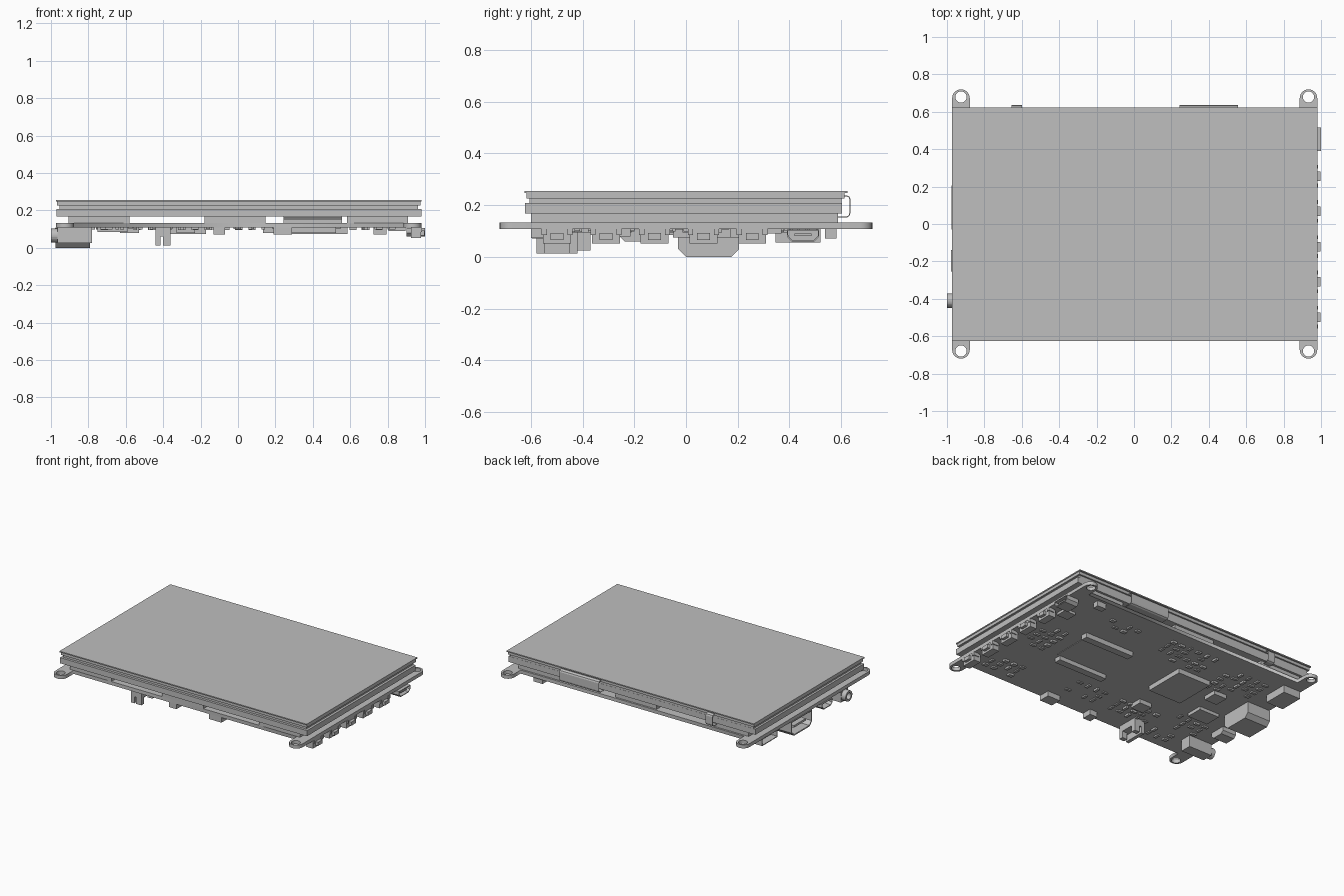
import bpy, bmesh, math, random
from mathutils import Vector

if "Cube" in bpy.data.objects:
    bpy.data.objects.remove(bpy.data.objects["Cube"])

GREY = (0.52, 0.52, 0.52, 1)
mat = bpy.data.materials.new("plain_grey")
mat.use_nodes = True
mat.diffuse_color = GREY
mat.node_tree.nodes["Principled BSDF"].inputs["Base Color"].default_value = GREY

BOARD_LOW, BOARD_TOP = 0.108, 0.133


def finish(name, bm):
    bmesh.ops.recalc_face_normals(bm, faces=bm.faces)
    mesh = bpy.data.meshes.new(name)
    bm.to_mesh(mesh)
    bm.free()
    mesh.materials.append(mat)
    obj = bpy.data.objects.new(name, mesh)
    bpy.context.collection.objects.link(obj)
    return obj


def add_box(bm, x, y, z):
    """Box from (low, high) pairs."""
    verts = bmesh.ops.create_cube(bm, size=1)["verts"]
    for v in verts:
        for i, (low, high) in enumerate((x, y, z)):
            v.co[i] = low if v.co[i] < 0 else high


def box(name, x, y, z):
    bm = bmesh.new()
    add_box(bm, x, y, z)
    return finish(name, bm)


def socket(name, x_in, x_out, outline, wall=0.008, depth=0.05):
    """Extrude a (y, z) outline along x and hollow its outer end."""
    bm = bmesh.new()
    face = bm.faces.new([bm.verts.new((x_in, y, z)) for y, z in outline])
    ext = bmesh.ops.extrude_face_region(bm, geom=[face])["geom"]
    for v in (g for g in ext if isinstance(g, bmesh.types.BMVert)):
        v.co.x = x_out
    end = next(g for g in ext if isinstance(g, bmesh.types.BMFace))
    bmesh.ops.recalc_face_normals(bm, faces=bm.faces)
    bmesh.ops.inset_individual(bm, faces=[end], thickness=wall)
    pushed = bmesh.ops.extrude_face_region(bm, geom=[end])["geom"]
    if end.is_valid:
        bmesh.ops.delete(bm, geom=[end], context="FACES_ONLY")
    inward = depth if x_out < x_in else -depth
    for v in (g for g in pushed if isinstance(g, bmesh.types.BMVert)):
        v.co.x += inward
    return finish(name, bm)


def taper(y0, y1, z0, z1, cut):
    """Outline with the two lower corners cut off."""
    return [(y0, z1), (y1, z1), (y1, z0 + cut), (y1 - cut, z0),
            (y0 + cut, z0), (y0, z0 + cut)]


# Display stack
box("cover_glass", (-0.972, 0.98), (-0.625, 0.624), (0.247, 0.255))
box("touch_panel", (-0.968, 0.976), (-0.616, 0.613), (0.226, 0.247))
box("adhesive_frame", (-0.955, 0.963), (-0.605, 0.602), (0.205, 0.226))
box("display_body", (-0.97, 0.98), (-0.622, 0.603), (0.168, 0.208))
for i, x in enumerate((-0.743, -0.017, 0.747)):
    box(f"foam_strip_{i + 1}", (x - 0.163, x + 0.163), (-0.6, 0.587),
        (BOARD_TOP, 0.168))


# Flex cables folded round the back edge
def flex(name, x0, x1, inner_end):
    path = [(0.59, 0.238), (0.622, 0.238), (0.632, 0.232), (0.636, 0.222),
            (0.636, 0.17), (0.632, 0.158), (0.622, 0.152), (inner_end, 0.152)]
    bm = bmesh.new()
    rows = [[bm.verts.new((x, y, z)) for x in (x0, x1)] for y, z in path]
    for a, b in zip(rows, rows[1:]):
        bm.faces.new((a[0], a[1], b[1], b[0]))
    obj = finish(name, bm)
    solid = obj.modifiers.new("thickness", "SOLIDIFY")
    solid.thickness = 0.004


flex("wide_flex_cable", 0.243, 0.555, 0.1)
flex("narrow_flex_cable", -0.655, -0.6, 0.4)
box("flex_connector", (0.243, 0.555), (0.0, 0.1), (BOARD_TOP, 0.155))

# Circuit board with a rounded, drilled ear at each corner
HALF, EDGE, EAR_R, EAR_Y, HOLE_R, MID = 0.976, 0.6, 0.047, 0.673, 0.03, 0.004
EAR_X = HALF - EAR_R
outline = []
for sx, sy in ((1, 1), (-1, 1), (-1, -1), (1, -1)):
    ear = [(HALF, EDGE)]
    for k in range(13):
        a = math.pi * k / 12
        ear.append((EAR_X + EAR_R * math.cos(a), EAR_Y + EAR_R * math.sin(a)))
    ear.append((HALF - 2 * EAR_R, EDGE))
    if sx * sy < 0:
        ear.reverse()
    outline += [(sx * x + MID, sy * y) for x, y in ear]
holes = [[(sx * EAR_X + MID + HOLE_R * math.cos(math.tau * k / 24),
           sy * 0.679 + HOLE_R * math.sin(math.tau * k / 24)) for k in range(24)]
         for sx in (-1, 1) for sy in (-1, 1)]
curve = bpy.data.curves.new("circuit_board", "CURVE")
curve.dimensions = "2D"
curve.fill_mode = "BOTH"
curve.extrude = (BOARD_TOP - BOARD_LOW) / 2
for loop in [outline] + holes:
    spline = curve.splines.new("POLY")
    spline.points.add(len(loop) - 1)
    for p, (x, y) in zip(spline.points, loop):
        p.co = (x, y, 0, 1)
    spline.use_cyclic_u = True
curve.materials.append(mat)
board = bpy.data.objects.new("circuit_board", curve)
board.location.z = (BOARD_LOW + BOARD_TOP) / 2
bpy.context.collection.objects.link(board)
bpy.context.view_layer.objects.active = board
board.select_set(True)
bpy.ops.object.convert(target="MESH")
board.select_set(False)

# Push buttons along the left edge
for i in range(5):
    y = -0.498 + i * 0.1885
    bm = bmesh.new()
    add_box(bm, (0.925, 0.978), (y - 0.054, y + 0.054), (0.052, BOARD_LOW))
    add_box(bm, (0.97, 0.998), (y - 0.025, y + 0.025), (0.066, 0.092))
    for side in (-1, 1):
        add_box(bm, (0.94, 0.984), sorted((y + side * 0.04, y + side * 0.06)),
                (0.085, BOARD_LOW))
    finish(f"push_button_{i + 1}", bm)

# Edge sockets
socket("left_micro_socket", 0.9, 1.0, taper(0.39, 0.515, 0.06, 0.106, 0.018), 0.006)
box("left_micro_tongue", (0.94, 0.99), (0.42, 0.485), (0.08, 0.09))
socket("video_socket", -0.79, -0.976, taper(-0.03, 0.205, 0.0, BOARD_LOW, 0.03), 0.009, 0.12)
box("video_tongue", (-0.96, -0.8), (0.02, 0.155), (0.045, 0.06))
socket("right_micro_socket", -0.87, -0.978, taper(-0.255, -0.14, 0.06, 0.106, 0.018), 0.006)
socket("card_slot", -0.83, -0.966, [(0.345, 0.055), (0.52, 0.055),
       (0.52, BOARD_LOW), (0.345, BOARD_LOW)], 0.008)

# Audio jack: body and tubular collar
box("jack_body", (-0.965, -0.78), (-0.45, -0.37), (0.025, BOARD_LOW))
ring = [(-0.41 + 0.038 * math.cos(math.tau * k / 24),
         0.066 + 0.038 * math.sin(math.tau * k / 24)) for k in range(24)]
socket("jack_collar", -0.95, -1.0, ring, 0.015, 0.045)

# Upright connector near the front edge
bm = bmesh.new()
add_box(bm, (-0.44, -0.36), (-0.577, -0.42), (0.06, BOARD_LOW))
add_box(bm, (-0.44, -0.415), (-0.577, -0.42), (0.013, 0.06))
add_box(bm, (-0.4, -0.36), (-0.577, -0.545), (0.013, 0.06))
add_box(bm, (-0.4, -0.36), (-0.452, -0.42), (0.013, 0.06))
finish("upright_connector", bm)

# Chips and connectors under the board: centre, size, lowest height
PARTS = {
    "processor": (-0.3, 0.1, 0.26, 0.3, 0.074),
    "module_rail_back": (0.39, 0.195, 0.39, 0.05, 0.074),
    "module_rail_front": (0.33, -0.145, 0.39, 0.05, 0.078),
    "module_plate": (0.37, 0.025, 0.36, 0.28, 0.104),
    "front_header_left": (0.24, -0.56, 0.1, 0.08, 0.072),
    "front_header_right": (-0.1, -0.56, 0.06, 0.07, 0.07),
    "regulator": (-0.58, 0.13, 0.1, 0.1, 0.08),
    "memory_chip": (-0.67, -0.1, 0.16, 0.12, 0.085),
    "small_controller": (0.85, 0.33, 0.09, 0.08, 0.09),
    "back_header": (0.76, 0.56, 0.07, 0.045, 0.07),
    "coil": (-0.28, -0.26, 0.1, 0.09, 0.078),
}
for name, (x, y, w, d, low) in PARTS.items():
    box(name, (x - w / 2, x + w / 2), (y - d / 2, y + d / 2), (low, BOARD_LOW))

# Clusters of small components: centre, columns, rows
random.seed(4)
CLUSTERS = [(-0.1, 0.4, 6, 4), (-0.6, 0.32, 5, 5), (0.75, 0.0, 3, 5),
            (0.72, -0.45, 4, 3), (-0.3, -0.36, 5, 3), (-0.68, -0.28, 4, 3),
            (0.1, -0.36, 4, 3), (0.45, 0.42, 4, 2), (-0.62, -0.48, 3, 2)]
bm = bmesh.new()
for cx, cy, cols, rows in CLUSTERS:
    for i in range(cols):
        for j in range(rows):
            if random.random() < 0.2:
                continue
            x = cx + (i - (cols - 1) / 2) * 0.07
            y = cy + (j - (rows - 1) / 2) * 0.06
            w, d = random.choice(((0.02, 0.01), (0.01, 0.02), (0.018, 0.014)))
            low = random.choice((0.094, 0.098, 0.1))
            add_box(bm, (x - w, x + w), (y - d, y + d), (low, BOARD_LOW))
finish("small_components", bm)
